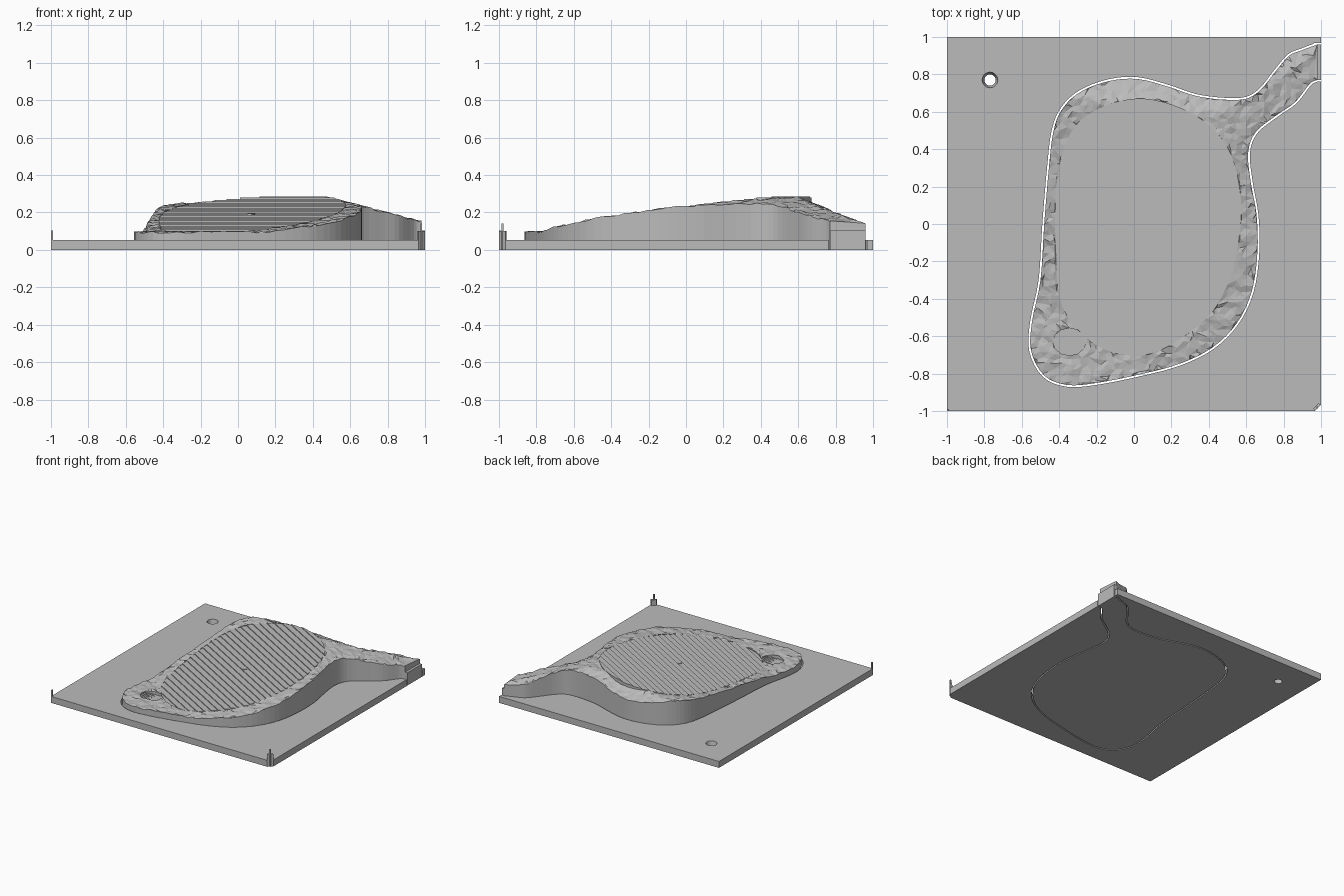
import bpy, bmesh, math, random
from mathutils import Vector
from mathutils.geometry import delaunay_2d_cdt

random.seed(4)
if "Cube" in bpy.data.objects:
    bpy.data.objects.remove(bpy.data.objects["Cube"])

grey = bpy.data.materials.new("plain_grey")
grey.use_nodes = True
grey.diffuse_color = (0.5, 0.5, 0.5, 1)
grey.node_tree.nodes["Principled BSDF"].inputs["Base Color"].default_value = (0.5, 0.5, 0.5, 1)

PLATE_TOP = 0.053
HOLE = Vector((-0.77, 0.77))
CUP = Vector((0.07, -0.015))


def finish(bm, name):
    bmesh.ops.recalc_face_normals(bm, faces=bm.faces[:])
    mesh = bpy.data.meshes.new(name)
    bm.to_mesh(mesh)
    bm.free()
    mesh.materials.append(grey)
    obj = bpy.data.objects.new(name, mesh)
    bpy.context.collection.objects.link(obj)
    return obj


def smooth(points, closed, steps=4):
    """Catmull-Rom curve through the points."""
    p = [Vector(q) for q in points]
    n, out = len(p), []
    pick = (lambda i: p[i % n]) if closed else (lambda i: p[max(0, min(n - 1, i))])
    for i in range(n if closed else n - 1):
        a, b, c, d = (pick(i + k) for k in (-1, 0, 1, 2))
        for s in range(steps):
            t = s / steps
            out.append(0.5 * (2 * b + (c - a) * t + (2 * a - 5 * b + 4 * c - d) * t * t
                              + (3 * b - a - 3 * c + d) * t ** 3))
    return out if closed else out + [p[-1]]


def ellipse(centre, rx, ry, n):
    return [centre + Vector((rx * math.cos(math.tau * i / n), ry * math.sin(math.tau * i / n)))
            for i in range(n)]


def rect(x0, x1, y0, y1):
    return [Vector(q) for q in ((x0, y0), (x1, y0), (x1, y1), (x0, y1))]


def inside(q, poly):
    hit = False
    for a, b in zip(poly, poly[1:] + poly[:1]):
        if (a.y > q.y) != (b.y > q.y) and q.x < a.x + (b.x - a.x) * (q.y - a.y) / (b.y - a.y):
            hit = not hit
    return hit


def offset(poly, d):
    """Grow a counter-clockwise outline by d."""
    out = []
    for i, q in enumerate(poly):
        t = (poly[(i + 1) % len(poly)] - poly[i - 1]).normalized()
        out.append(q + Vector((t.y, -t.x)) * d)
    return out


def slab(border, holes, height, extra=()):
    """Solid with a flat base, a top shaped by height(x, y) and through holes."""
    pts, edges = [], []
    for loop in [border] + holes:
        s, n = len(pts), len(loop)
        pts += loop
        edges += [(s + i, s + (i + 1) % n) for i in range(n)]
    pts += list(extra)
    verts, _, faces = delaunay_2d_cdt(pts, edges, [], 0, 1e-5)[:3]
    bm = bmesh.new()
    vs = [bm.verts.new((v.x, v.y, height(v.x, v.y))) for v in verts]
    for f in faces:
        c = sum((verts[i] for i in f), Vector((0, 0))) / len(f)
        if inside(c, border) and not any(inside(c, h) for h in holes):
            bm.faces.new([vs[i] for i in f])
    bmesh.ops.delete(bm, geom=[v for v in bm.verts if not v.link_faces], context='VERTS')
    res = bmesh.ops.extrude_face_region(bm, geom=bm.faces[:], use_keep_orig=True)
    for v in res["geom"]:
        if isinstance(v, bmesh.types.BMVert):
            v.co.z = 0
    return bm


def prism(bm, pts, top):
    low = [bm.verts.new((p.x, p.y, 0)) for p in pts]
    high = [bm.verts.new((p.x, p.y, top)) for p in pts]
    bm.faces.new(low[::-1])
    bm.faces.new(high)
    for i in range(len(pts)):
        j = (i + 1) % len(pts)
        bm.faces.new((low[i], low[j], high[j], high[i]))


def terraces(name, poly, direction, spacing, height):
    """Cut an outline into parallel strips, each a flat step."""
    cut, out = bmesh.new(), bmesh.new()
    cut.faces.new([cut.verts.new((p.x, p.y, 0)) for p in poly])
    d = Vector(direction).normalized()
    k = math.ceil(1 / spacing)
    for i in range(-k, k + 1):
        bmesh.ops.bisect_plane(cut, geom=cut.verts[:] + cut.edges[:] + cut.faces[:],
                               plane_co=d * i * spacing, plane_no=d, dist=1e-6)
    for f in cut.faces:
        mid = (math.floor(f.calc_center_median().dot(d) / spacing) + 0.5) * spacing
        prism(out, [v.co for v in f.verts], height(mid))
    cut.free()
    return finish(out, name)


SLOPE = Vector((0.5, 0.86))


def plane(t):
    return 0.187 + 0.152 * t


def ground(x, y):
    z = min(plane(SLOPE.dot(Vector((x, y)))), 0.25 - 0.26 * (x - 0.6), 0.28 - 0.4 * max(0, y - 0.6))
    return max(z, 0.095) + random.uniform(-0.006, 0.006)


# Outlines of the mound, the green and the bunker
mound = smooth([(.98, .96), (.9, .93), (.83, .9), (.76, .82), (.68, .72), (.6, .67), (.48, .665),
                (.33, .685), (.18, .735), (.02, .775), (-.13, .765), (-.28, .71), (-.38, .62),
                (-.43, .5), (-.455, .3), (-.48, 0), (-.5, -.3), (-.545, -.52), (-.55, -.68),
                (-.48, -.81), (-.36, -.86), (-.2, -.85), (.05, -.8), (.25, -.745), (.42, -.66),
                (.55, -.53), (.63, -.36), (.66, -.15), (.655, .05), (.625, .22), (.61, .38),
                (.65, .49), (.76, .58), (.86, .65), (.94, .75), (.98, .77)], False)
green = smooth([(.06, .67), (-.12, .645), (-.28, .56), (-.37, .42), (-.415, .2), (-.42, -.1),
                (-.4, -.38), (-.33, -.53), (-.2, -.65), (-.05, -.7), (.1, -.69), (.27, -.6),
                (.42, -.47), (.52, -.27), (.565, -.05), (.57, .15), (.52, .37), (.41, .52),
                (.25, .62)], True)
bunker = ellipse(Vector((-.345, -.63)), .088, .073, 12)

# Rough mound with bumpy top
grid = [Vector((i * .03 + random.uniform(-.01, .01), j * .03 + random.uniform(-.01, .01)))
        for i in range(-20, 33) for j in range(-30, 33)]
finish(slab(mound, [green, bunker], ground, [q for q in grid if inside(q, mound)]), "rough_mound")

# Stepped putting surface and bunker bowl
terraces("stepped_green", green, (SLOPE.x, SLOPE.y, 0), 0.045, plane)
terraces("bunker_bowl", bunker, (1, 0, 0), 0.0125, lambda t: 0.07 + 2.5 * (t + .345) ** 2)

# Cup on the green
bm = bmesh.new()
prism(bm, ellipse(CUP, .02, .02, 16), plane(SLOPE.dot(CUP)) + 0.004)
finish(bm, "cup")

# Base plate with clearance around the mound and a countersunk hole
gap = offset(mound[::-1], -0.01)
if not inside(mound[40], gap):
    gap = offset(mound, 0.01)
border = [Vector(q) for q in ((-1, -1), (.965, -1), (1, -.965), (1, 1), (-1, 1))]
bm = slab(border, [gap, rect(.96, 1.02, .762, .968), ellipse(HOLE, .03, .03, 20)],
          lambda x, y: PLATE_TOP)
for v in bm.verts:
    flat = v.co.xy - HOLE
    if v.co.z > 0 and flat.length < .04:
        v.co.xy = HOLE + flat * 1.4
finish(bm, "base_plate")

# End block of the mound's arm
bm = bmesh.new()
prism(bm, rect(.98, 1, .77, .96), 0.105)
finish(bm, "arm_end_block")

# Corner posts
bm = bmesh.new()
prism(bm, rect(-1, -.988, -1, -.988), 0.105)
finish(bm, "thin_corner_post")
bm = bmesh.new()
prism(bm, [Vector(q) for q in ((.965, -1), (1, -.965), (.985, -.96), (.96, -.985))], 0.1)
prism(bm, rect(.975, .985, -.987, -.977), 0.14)
finish(bm, "pointed_corner_post")
